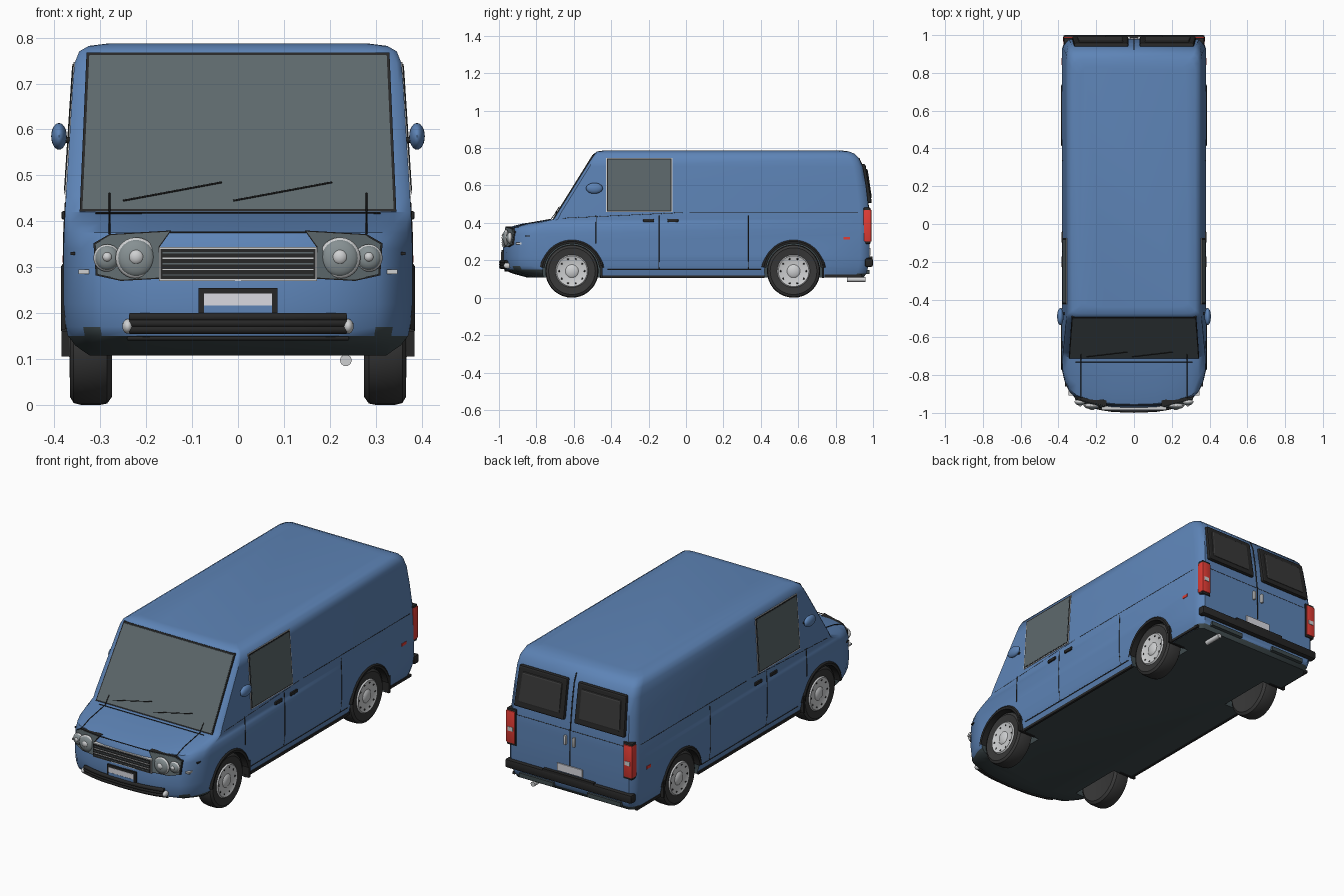
import bpy, bmesh, math
from mathutils import Matrix

default = bpy.data.objects.get("Cube")
if default:
    bpy.data.objects.remove(default, do_unlink=True)


def material(name, colour):
    mat = bpy.data.materials.new(name)
    mat.use_nodes = True
    mat.diffuse_color = (*colour, 1)
    mat.node_tree.nodes["Principled BSDF"].inputs["Base Color"].default_value = (*colour, 1)
    return mat


BLUE = material("blue_paint", (0.11, 0.23, 0.47))
GLASS = material("grey_glass", (0.11, 0.14, 0.15))
BLACK = material("black_trim", (0.02, 0.02, 0.02))
UNDER = material("dark_underbody", (0.05, 0.07, 0.075))
CHARCOAL = material("charcoal_rubber", (0.04, 0.04, 0.04))
SILVER = material("silver_metal", (0.62, 0.63, 0.64))
LAMP = material("pale_lamp_glass", (0.24, 0.28, 0.29))
WHITE = material("white_plate", (0.7, 0.7, 0.75))
RED = material("red_lens", (0.75, 0.045, 0.035))

# Body levels: height, front y, rear y, half width, nose depth, nose flatness
LEVELS = [
    (0.108, -0.85, 0.95, 0.36, 0.2, 1), (0.13, -0.93, 0.965, 0.366, 0.22, 1),
    (0.15, -0.972, 0.97, 0.371, 0.21, 1), (0.17, -0.978, 0.975, 0.375, 0.2, 1),
    (0.22, -0.98, 0.98, 0.38, 0.2, 1),
    (0.34, -0.975, 0.98, 0.38, 0.2, 1), (0.375, -0.955, 0.98, 0.379, 0.19, 1),
    (0.395, -0.88, 0.98, 0.378, 0.14, 1), (0.42, -0.71, 0.98, 0.377, 0.025, 3),
    (0.455, -0.688, 0.979, 0.375, 0.02, 3), (0.6, -0.598, 0.962, 0.366, 0.02, 3),
    (0.7, -0.536, 0.945, 0.36, 0.02, 3), (0.745, -0.508, 0.925, 0.356, 0.02, 3),
    (0.77, -0.492, 0.9, 0.346, 0.02, 3), (0.782, -0.475, 0.87, 0.325, 0.02, 3),
    (0.787, -0.44, 0.83, 0.285, 0.02, 3)]
NOSE = [(0, 0), (0.3, 0.02), (0.53, 0.09), (0.8, 0.25), (0.9, 0.45), (0.97, 0.75), (1, 1)]
AXLES = (-0.61, 0.575)
HUB_Z = 0.142


def level_at(z):
    for low, high in zip(LEVELS, LEVELS[1:]):
        if z <= high[0]:
            t = (z - low[0]) / (high[0] - low[0])
            return [a + (b - a) * t for a, b in zip(low, high)]
    return LEVELS[-1]


def front_y(x, z):
    _, front, _, width, depth, flat = level_at(z)
    u = min(abs(x) / width, 1)
    for (ua, va), (ub, vb) in zip(NOSE, NOSE[1:]):
        if u <= ub:
            return front + depth * (va + (vb - va) * (u - ua) / (ub - ua)) ** flat


def rear_y(z):
    return level_at(z)[2]


def on_side(y, z):
    return (level_at(z)[3] - 0.001, y, z)


def add_mirror(obj):
    obj.modifiers.new("mirror", "MIRROR").use_axis = (True, False, False)


def smooth_object(obj):
    bpy.ops.object.select_all(action="DESELECT")
    obj.select_set(True)
    bpy.context.view_layer.objects.active = obj
    bpy.ops.object.shade_smooth_by_angle(angle=math.radians(40))


def finish(name, bm, mat, mirror=False, smooth=True):
    bmesh.ops.recalc_face_normals(bm, faces=bm.faces)
    mesh = bpy.data.meshes.new(name)
    bm.to_mesh(mesh)
    bm.free()
    mesh.materials.append(mat)
    obj = bpy.data.objects.new(name, mesh)
    bpy.context.collection.objects.link(obj)
    if mirror:
        add_mirror(obj)
    if smooth:
        smooth_object(obj)
    return obj


def panel(name, points, push, mat, mirror=False):
    """Polygon extruded along a vector."""
    bm = bmesh.new()
    face = bm.faces.new([bm.verts.new(p) for p in points])
    grown = bmesh.ops.extrude_face_region(bm, geom=[face], use_keep_orig=True)
    moved = [v for v in grown["geom"] if isinstance(v, bmesh.types.BMVert)]
    bmesh.ops.translate(bm, verts=moved, vec=push)
    return finish(name, bm, mat, mirror, smooth=False)


def box(name, centre, size, mat, mirror=False, bevel=0):
    bm = bmesh.new()
    bmesh.ops.create_cube(bm, size=1, matrix=Matrix.LocRotScale(centre, None, size))
    if bevel:
        bmesh.ops.bevel(bm, geom=bm.edges[:], offset=bevel, segments=2, affect="EDGES", profile=0.5)
    finish(name, bm, mat, mirror)


def ball(name, centre, radii, mat):
    bm = bmesh.new()
    bmesh.ops.create_uvsphere(bm, u_segments=20, v_segments=12, radius=1,
                              matrix=Matrix.LocRotScale(centre, None, radii))
    finish(name, bm, mat, mirror=True)


def rod(name, points, radius, mat, mirror=False):
    curve = bpy.data.curves.new(name, "CURVE")
    curve.dimensions = "3D"
    curve.bevel_depth = radius
    curve.bevel_resolution = 3
    curve.use_fill_caps = True
    spline = curve.splines.new("POLY")
    spline.points.add(len(points) - 1)
    for target, p in zip(spline.points, points):
        target.co = (*p, 1)
    curve.materials.append(mat)
    obj = bpy.data.objects.new(name, curve)
    bpy.context.collection.objects.link(obj)
    if mirror:
        add_mirror(obj)


def lathe(name, profile, y, z, mat, lift=0, angle=math.tau):
    """Turn (radius, x) points about an axle."""
    bm = bmesh.new()
    verts = [bm.verts.new((x, y + r, z + lift)) for r, x in profile]
    edges = [bm.edges.new(pair) for pair in zip(verts, verts[1:])]
    bmesh.ops.spin(bm, geom=verts + edges, cent=(0, y, z), axis=(1, 0, 0), angle=angle, steps=36)
    bmesh.ops.remove_doubles(bm, verts=bm.verts, dist=0.0002)
    finish(name, bm, mat, mirror=True)


# Body shell from stacked plan outlines
bm = bmesh.new()
rings = []
for z, front, rear, width, depth, flat in LEVELS:
    half = [(u * width, front + depth * v ** flat) for u, v in NOSE]
    half += [(width, rear - 0.05), (width - 0.01, rear - 0.018), (width - 0.03, rear)]
    outline = half + [(-x, y) for x, y in reversed(half[1:])]
    rings.append([bm.verts.new((x, y, z)) for x, y in outline])
for low, high in zip(rings, rings[1:]):
    for i in range(len(low)):
        j = (i + 1) % len(low)
        bm.faces.new((low[i], low[j], high[j], high[i]))
bm.faces.new(rings[0])
bm.faces.new(rings[-1])
body = finish("body", bm, BLUE, smooth=False)
body.data.materials.append(UNDER)

# Wheel wells cut from the shell
for y in AXLES:
    for side in (-1, 1):
        bm = bmesh.new()
        bmesh.ops.create_cone(bm, cap_ends=True, segments=40, radius1=0.155, radius2=0.155, depth=0.25,
                              matrix=Matrix.Translation((side * 0.375, y, HUB_Z)) @ Matrix.Rotation(math.pi / 2, 4, "Y"))
        cutter = finish("well_cutter", bm, BLUE, smooth=False)
        cutter.hide_render = True
        cut = body.modifiers.new("well", "BOOLEAN")
        cut.operation = "DIFFERENCE"
        cut.object = cutter
        bpy.context.view_layer.objects.active = body
        bpy.ops.object.modifier_apply(modifier=cut.name)
        bpy.data.objects.remove(cutter, do_unlink=True)
for face in body.data.polygons:
    c = face.center
    in_well = abs(c.x) < 0.355 and any(math.hypot(c.y - y, c.z - HUB_Z) < 0.16 for y in AXLES)
    face.material_index = 1 if in_well or face.normal.z < -0.4 else 0
smooth_object(body)

# Wheels, arches and mud flaps
for place, y in zip(("front", "rear"), AXLES):
    lathe(place + "_tyre", [(0, 0.29), (0.085, 0.28), (0.125, 0.275), (0.139, 0.285), (0.142, 0.3), (0.142, 0.342),
                            (0.138, 0.358), (0.125, 0.366), (0.085, 0.36)], y, HUB_Z, CHARCOAL)
    lathe(place + "_hubcap", [(0, 0.368), (0.025, 0.368), (0.035, 0.36), (0.07, 0.362), (0.082, 0.367),
                              (0.088, 0.36), (0.088, 0.3)], y, HUB_Z, SILVER)
    for i in range(10):
        a = math.tau * i / 10
        ball(place + "_hub_hole", (0.361, y + 0.068 * math.cos(a), HUB_Z + 0.068 * math.sin(a)),
             (0.004, 0.005, 0.005), BLACK)
    lathe(place + "_arch", [(0.146, 0.34), (0.146, 0.384), (0.158, 0.386), (0.171, 0.376), (0.171, 0.34)],
          y, HUB_Z, BLACK, 0.02, math.pi * 0.92)
    box(place + "_mud_flap", (0.335, y + 0.158, 0.15), (0.1, 0.012, 0.09), BLACK, True)

# Windscreen, frame and wipers
for name, inset, ahead, mat in (("windscreen_frame", 0, 0.002, BLACK), ("windscreen", 0.006, 0.004, GLASS)):
    corners = [(-0.345 + inset, 0.421 + inset), (0.345 - inset, 0.421 + inset),
               (0.33 - inset, 0.768 - inset), (-0.33 + inset, 0.768 - inset)]
    panel(name, [(x, front_y(0, z) + 0.008, z) for x, z in corners], (0, -0.008 - ahead, 0), mat)
for start in (-0.25, -0.01):
    rod("wiper", [(start + 0.215 * t, front_y(0, 0.445 + 0.04 * t) - 0.009, 0.445 + 0.04 * t)
                  for t in (0, 1)], 0.002, BLACK)
rod("bonnet_edge", [(0.28, front_y(0.28, z) - 0.006, z + 0.001)
                    for z in (0.372, 0.395, 0.419, 0.46)], 0.002, BLACK, True)
rod("scuttle", [(-0.31, -0.73, 0.418), (0.31, -0.73, 0.418)], 0.002, BLACK)

# Headlamps
lamp = [(0.165, 0.275), (0.255, 0.27), (0.31, 0.282), (0.315, 0.352), (0.28, 0.372), (0.145, 0.38), (0.17, 0.345)]
for name, shrink, out, mat in (("headlamp_surround", 1, 0.01, BLACK), ("headlamp_housing", 0.95, 0.012, GLASS)):
    shape = [(0.24 + (x - 0.24) * shrink, 0.325 + (z - 0.325) * shrink) for x, z in lamp]
    panel(name, [(x, front_y(x, min(z, 0.36)) + 0.02, z) for x, z in shape], (0, -0.02 - out, 0), mat, True)
for x, r in ((0.222, 0.045), (0.285, 0.03)):
    y = front_y(x, 0.32) - 0.01
    ball("lamp_ring", (x, y, 0.32), (r, 0.014, r), SILVER)
    ball("lamp_lens", (x, y - 0.003, 0.32), (r * 0.9, 0.016, r * 0.9), LAMP)
    ball("lamp_bulb", (x, y - 0.01, 0.322), (r * 0.4, 0.014, r * 0.4), SILVER)

# Grille with slats
box("grille_frame", (0, -0.971, 0.307), (0.345, 0.02, 0.074), SILVER)
box("grille_back", (0, -0.973, 0.307), (0.337, 0.022, 0.066), BLACK)
for i in range(5):
    box("grille_slat", (0, -0.98, 0.283 + 0.012 * i), (0.33, 0.014, 0.003), SILVER if i % 2 else GLASS)
rod("bonnet_lip", [(-0.15, -0.958, 0.376), (0.15, -0.958, 0.376)], 0.002, BLACK)

# Front number plate and bumper
box("front_plate_holder", (0, -0.976, 0.227), (0.172, 0.022, 0.056), BLACK)
box("front_plate", (0, -0.986, 0.222), (0.148, 0.006, 0.042), WHITE)
box("front_plate_band", (0, -0.987, 0.208), (0.148, 0.006, 0.016), BLUE)
for z in (0.164, 0.178, 0.191):
    rod("front_bumper", [(0.235 * t / 4, front_y(0.235 * t / 4, 0.18) - 0.011, z) for t in range(-4, 5)], 0.01, BLACK)
ball("bumper_end", (0.24, front_y(0.24, 0.18) - 0.008, 0.171), (0.012, 0.02, 0.016), SILVER)
rod("front_spoiler", [(0.06 * t, front_y(0.06 * t, 0.145) - 0.005, 0.145) for t in range(-4, 5)], 0.005, BLACK)

# Side windows, seams and handles
for name, inset, out, mat in (("side_window_trim", 0, 0.004, SILVER), ("side_window_seal", 0.004, 0.005, BLACK),
                              ("side_window", 0.009, 0.006, GLASS)):
    y0, y1, z0, z1 = -0.427 + inset, -0.073 - inset, 0.458 + inset, 0.747 - inset
    panel(name, [on_side(y0, z0), on_side(y1, z0), on_side(y1, z1), on_side(y0, z1)], (out, 0, 0), mat, True)
for y, bottom in ((-0.48, 0.29), (-0.145, 0.15), (0.335, 0.15)):
    heights = [z for z in (bottom, 0.22, 0.34, 0.375, 0.44) if z >= bottom]
    rod("door_seam", [on_side(y, z) for z in heights], 0.0028, BLACK, True)
rod("lower_seam", [on_side(y, 0.15) for y in (-0.42, 0.4)], 0.0028, BLACK, True)
rod("belt_seam", [on_side(y, 0.455) for y in (0.02, 0.92)], 0.0018, BLACK, True)
rod("bonnet_crease", [on_side(-0.66, 0.425), on_side(-0.02, 0.455)], 0.0016, BLACK, True)
for y in (-0.2, -0.07):
    box("door_handle", (0.378, y, 0.413), (0.014, 0.058, 0.018), BLACK, True, 0.004)
box("sill", (0.362, -0.02, 0.111), (0.012, 0.88, 0.014), BLACK, True)
box("rear_sill", (0.362, 0.84, 0.116), (0.012, 0.2, 0.014), BLACK, True)
box("rear_side_marker", (0.379, 0.86, 0.318), (0.007, 0.036, 0.015), RED, True)
marker_x = 0.336
box("front_side_marker", (marker_x, front_y(marker_x, 0.29), 0.29), (0.022, 0.03, 0.009), SILVER, True)
box("front_badge_bar", (0.36, front_y(0.36, 0.33), 0.33), (0.01, 0.03, 0.006), BLACK, True)

# Door mirrors
ball("mirror", (0.39, -0.49, 0.585), (0.017, 0.045, 0.029), BLUE)
rod("mirror_arm", [(0.36, -0.47, 0.575), (0.39, -0.48, 0.58)], 0.007, BLACK, True)

# Rear doors
for name, inset, out, mat in (("rear_window_frame", 0, 0.021, BLACK), ("rear_window", 0.026, 0.024, CHARCOAL)):
    corners = [(0.03 + inset, 0.505 + inset), (0.328 - inset, 0.505 + inset),
               (0.318 - inset, 0.715 - inset), (0.03 + inset, 0.715 - inset)]
    pane = panel(name, [(x, rear_y(z) - 0.004, z) for x, z in corners], (0, out + 0.004, 0), mat, True)
    round_off = pane.modifiers.new("round", "BEVEL")
    round_off.width = 0.009
    round_off.segments = 2
rod("rear_door_seam", [(0, rear_y(z), z) for z in (0.2, 0.455, 0.6, 0.7, 0.745)], 0.003, BLACK)
rod("rear_belt_seam", [(-0.33, 0.978, 0.455), (0.33, 0.978, 0.455)], 0.0018, BLACK)
box("rear_door_handle", (0.026, 0.984, 0.4), (0.014, 0.018, 0.05), SILVER, True, 0.004)
box("rear_plate", (0, 0.982, 0.245), (0.15, 0.008, 0.04), WHITE)

# Tail lamps, rear bumper and exhaust
box("tail_lamp_frame", (0.344, 0.968, 0.385), (0.054, 0.036, 0.195), BLACK, True, 0.004)
box("tail_lamp", (0.347, 0.97, 0.385), (0.052, 0.042, 0.172), RED, True, 0.004)
box("reversing_lamp", (0.347, 0.973, 0.375), (0.03, 0.04, 0.022), SILVER, True)
box("rear_bumper", (0, 0.978, 0.188), (0.75, 0.044, 0.046), BLACK, False, 0.01)
box("rear_bumper_pad", (0, 0.985, 0.212), (0.3, 0.026, 0.014), BLACK)
box("rear_step", (0.2, 0.972, 0.138), (0.2, 0.02, 0.022), UNDER, True)
rod("exhaust", [(0.235, 0.86, 0.097), (0.235, 0.96, 0.097)], 0.013, SILVER)
